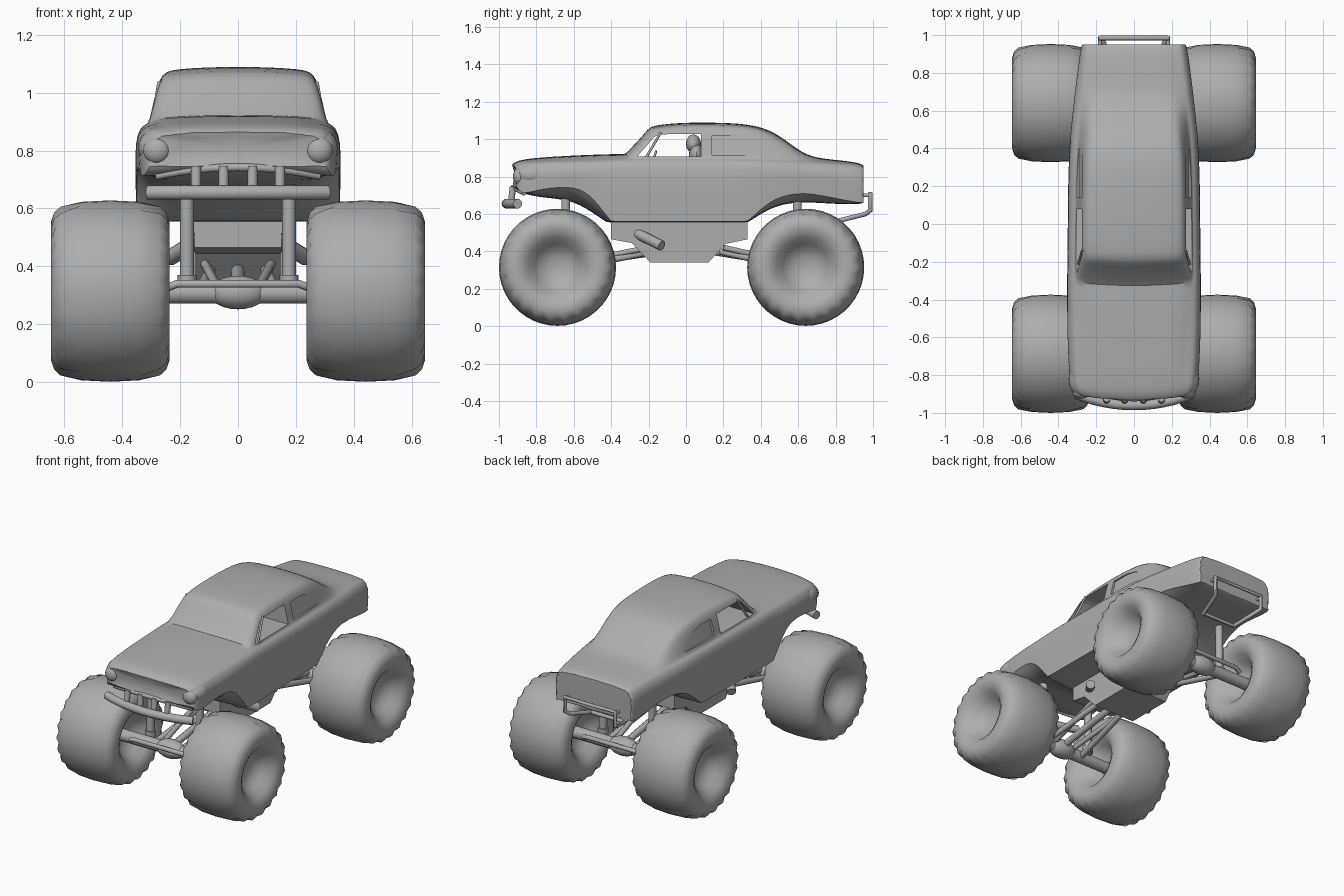
import bpy, bmesh, math
from mathutils import Matrix

if "Cube" in bpy.data.objects:
    bpy.data.objects.remove(bpy.data.objects["Cube"])

grey = bpy.data.materials.new('dark_grey')
grey.diffuse_color = (.42, .42, .42, 1)
grey.use_nodes = True
grey.node_tree.nodes["Principled BSDF"].inputs["Base Color"].default_value = grey.diffuse_color


def finish(ob, angle=35):
    bpy.ops.object.select_all(action='DESELECT')
    ob.select_set(True)
    bpy.context.view_layer.objects.active = ob
    bpy.ops.object.convert(target='MESH')
    ob = bpy.context.view_layer.objects.active
    bpy.ops.object.shade_smooth_by_angle(angle=math.radians(angle))
    ob.data.materials.clear()
    ob.data.materials.append(grey)
    return ob


def add_mesh(name, bm):
    bmesh.ops.recalc_face_normals(bm, faces=bm.faces)
    me = bpy.data.meshes.new(name)
    bm.to_mesh(me)
    bm.free()
    ob = bpy.data.objects.new(name, me)
    bpy.context.collection.objects.link(ob)
    return ob


def tube(name, pts, r, cyclic=False, both=False):
    cu = bpy.data.curves.new(name, 'CURVE')
    cu.dimensions = '3D'
    cu.bevel_depth = r
    cu.bevel_resolution = 3
    cu.use_fill_caps = True
    for s in ((1, -1) if both else (1,)):
        sp = cu.splines.new('POLY')
        sp.points.add(len(pts) - 1)
        for p, c in zip(sp.points, pts):
            p.co = (s * c[0], c[1], c[2], 1)
        sp.use_cyclic_u = cyclic
    ob = bpy.data.objects.new(name, cu)
    bpy.context.collection.objects.link(ob)
    return finish(ob, 40)


def prism(name, profile, xa, xb):
    """Extrude a y-z profile between two x positions, which may depend on z."""
    bm = bmesh.new()
    a = [bm.verts.new((xa(z), y, z)) for y, z in profile]
    b = [bm.verts.new((xb(z), y, z)) for y, z in profile]
    bm.faces.new(a)
    bm.faces.new(b[::-1])
    n = len(a)
    for i in range(n):
        bm.faces.new((a[i], b[i], b[(i + 1) % n], a[(i + 1) % n]))
    return add_mesh(name, bm)


def ball(name, loc, scale, both=False):
    bm = bmesh.new()
    for s in ((1, -1) if both else (1,)):
        bmesh.ops.create_uvsphere(bm, u_segments=20, v_segments=12, radius=1,
                                  matrix=Matrix.Translation((s * loc[0], loc[1], loc[2])) @ Matrix.Diagonal((*scale, 1)))
    return finish(add_mesh(name, bm))


# Body shell: y, half width, arch z, underside z, shoulder z, roof half width, top z
stations = [
    (-.905, .31, .745, .745, .845, .22, .865),
    (-.875, .335, .70, .72, .868, .24, .888),
    (-.78, .345, .735, .69, .874, .25, .902),
    (-.62, .352, .748, .68, .880, .26, .912),
    (-.52, .354, .72, .64, .88, .265, .917),
    (-.40, .355, .56, .555, .885, .27, .922),
    (-.30, .355, .56, .555, .888, .285, .922),
    (-.23, .354, .56, .555, .888, .288, .995),
    (-.165, .353, .56, .555, .888, .276, 1.072),
    (-.05, .352, .56, .555, .888, .273, 1.093),
    (.20, .35, .56, .555, .888, .271, 1.092),
    (.33, .346, .56, .555, .888, .265, 1.083),
    (.43, .34, .655, .62, .886, .255, 1.06),
    (.52, .333, .70, .655, .882, .243, 1.01),
    (.64, .32, .715, .665, .875, .23, .91),
    (.77, .305, .69, .655, .868, .215, .893),
    (.92, .285, .66, .65, .858, .20, .878),
    (.95, .275, .66, .66, .845, .19, .86),
]
bm = bmesh.new()
crease = bm.edges.layers.float.new('crease_edge')
rings = []
for y, w, zb, zc, zs, wr, zt in stations:
    e = min(.028, (zt - zs) * .5)
    half = [(0, zc), (w - .08, zc), (w - .005, zb), (w, (zb + zs) / 2), (w - .002, zs - .04),
            (w - .022, zs - .004), (w - .043, zs + .006), (wr, zt - e), (wr * .85, zt - e * .35), (0, zt)]
    loop = half + [(-x, z) for x, z in half[-2:0:-1]]
    bow = .03 if y < -.1 else 0
    rings.append([bm.verts.new((x, y - bow * (1 - (x / w) ** 2), z)) for x, z in loop])
n = len(rings[0])
for a, b in zip(rings, rings[1:]):
    for i in range(n):
        bm.faces.new((a[i], a[(i + 1) % n], b[(i + 1) % n], b[i]))
    for i in (2, n - 2):
        bm.edges.get((a[i], b[i]))[crease] = 1
for k in range(6, 14):
    for i in (6, n - 6):
        bm.edges.get((rings[k][i], rings[k + 1][i]))[crease] = .6
for r in (rings[0], rings[-1]):
    bm.faces.new(r)
    for i in range(n):
        bm.edges.get((r[i], r[(i + 1) % n]))[crease] = .6
for k, rows, c in ((5, (0, 1, 2, n - 1, n - 2, n - 3), .8), (11, (0, 1, 2, n - 1, n - 2, n - 3), .8),
                   (6, range(6, n - 6), .7), (8, range(7, n - 7), .4)):
    for i in rows:
        bm.edges.get((rings[k][i], rings[k][(i + 1) % n]))[crease] = c
body = add_mesh('body', bm)
sub = body.modifiers.new('subdivide', 'SUBSURF')
sub.levels = sub.render_levels = 2

# Open side windows and shallow rear quarter windows
side_x = lambda z: .308 - (z - .894) * .24
cutters = [prism('side_window_cut', [(-.26, .908), (-.17, 1.012), (-.14, 1.026), (.08, 1.028), (.08, .908)],
                 lambda z: -.5, lambda z: .5)]
quarter = [(.14, .915), (.14, 1.02), (.25, 1.02), (.34, 1.0), (.41, .96), (.45, .915)]
for s in (1, -1):
    cutters.append(prism('quarter_window_cut', quarter, lambda z: s * (side_x(z) - .013), lambda z: s * .5))
for c in cutters:
    m = body.modifiers.new('cut', 'BOOLEAN')
    m.operation = 'DIFFERENCE'
    m.solver = 'EXACT'
    m.object = c
finish(body, 32)
for c in cutters:
    bpy.data.objects.remove(c)

# Vent window posts, headrest, seat and steering wheel in the cab
tube('vent_posts', [(.295, -.215, .90), (.272, -.135, 1.035)], .007, both=True)
ball('headrest', (0, .04, .975), (.07, .04, .05))
ball('seat_back', (0, .055, .91), (.11, .04, .07))
ring = [(.12 + .05 * math.cos(t * math.pi / 6), -.17 + .01 * math.sin(t * math.pi / 6),
         .905 + .03 * math.sin(t * math.pi / 6)) for t in range(12)]
tube('steering_wheel', ring, .006, cyclic=True)

# Headlights in fender pods
ball('headlight_pods', (.28, -.82, .81), (.066, .095, .063), both=True)
ball('headlights', (.28, -.89, .80), (.047, .035, .047), both=True)

# Bumper, grille bar and teeth
bow_line = lambda w, yc, z, drop: [(w * t / 6, yc + .06 * (t / 6) ** 2, z - drop * (t / 6) ** 2) for t in range(-6, 7)]
tube('front_bumper', bow_line(.31, -.96, .655, 0), .026)
tube('grille_bar', bow_line(.28, -.925, .742, .03), .014)
for x in (.05, .145):
    tube('grille_teeth', [(x, -.935, .665), (x, -.925, .745)], .018, both=True)

# Rear push bar
tube('rear_push_bar', [(.18, .985, .71), (.18, .985, .62), (.16, .96, .60), (.12, .80, .56),
                       (-.12, .80, .56), (-.16, .96, .60), (-.18, .985, .62), (-.18, .985, .71)], .013, cyclic=True)
tube('push_bar_mounts', [(.18, .985, .70), (.18, .93, .70)], .01, both=True)

# Chassis tub and exhausts
chassis = prism('chassis_tub', [(-.40, .57), (-.40, .465), (-.29, .445), (-.19, .34), (.12, .34),
                                (.21, .44), (.33, .465), (.33, .57)], lambda z: -.15, lambda z: .15)
finish(chassis, 20)
tube('exhausts', [(.13, -.26, .495), (.235, -.13, .43)], .028, both=True)


# Wheels: lathed tyre with scalloped shoulders and sunken hubs
def wheel(name, x, y):
    half = [(.085, .001), (.09, .05), (.105, .09), (.135, .122), (.18, .16), (.203, .20), (.204, .24),
            (.194, .273), (.172, .294), (.10, .308)]
    prof = half + [(0, .313)] + [(-a, r) for a, r in half[::-1]]
    seg = 44
    bm = bmesh.new()
    loops = []
    for k in range(seg):
        t = 2 * math.pi * k / seg
        row = []
        for a, r in prof:
            if k % 2 and .26 < r < .30:
                r -= .012
                a *= .97
            row.append(bm.verts.new((x + a, y + r * math.cos(t), .315 + r * math.sin(t))))
        loops.append(row)
    for k in range(seg):
        a, b = loops[k], loops[(k + 1) % seg]
        for i in range(len(prof) - 1):
            bm.faces.new((a[i], a[i + 1], b[i + 1], b[i]))
    for i in (0, -1):
        bm.faces.new([l[i] for l in loops])
    finish(add_mesh(name, bm), 50)


# Running gear for each axle; d points from the axle toward the chassis
for end, y, d in (('front', -.687, 1), ('rear', .64, -1)):
    for side, x in (('left', -.441), ('right', .441)):
        wheel(f'{end}_{side}_wheel', x, y)
    tube(f'{end}_axle', [(-.36, y, .308), (.36, y, .308)], .038)
    ball(f'{end}_differential', (0, y, .31), (.10, .06, .058))
    tube(f'{end}_tie_rod', [(-.25, y - d * .06, .325), (-.21, y - d * .075, .34),
                            (.21, y - d * .075, .34), (.25, y - d * .06, .325)], .014)
    tube(f'{end}_shock_bodies', [(.176, y + d * .04, .32), (.176, y + d * .045, .70)], .024, both=True)
    tube(f'{end}_shock_collars', [(.176, y + d * .04, .33), (.176, y + d * .04, .37)], .032, both=True)
    tube(f'{end}_lower_links', [(.14, y + d * .02, .30), (.09, d * -.18, .40)], .018, both=True)
    tube(f'{end}_upper_links', [(.07, y + d * .02, .325), (.12, d * -.2, .42)], .016, both=True)
    tube(f'{end}_drive_shaft', [(0, y, .32), (0, d * -.15, .40)], .022)
